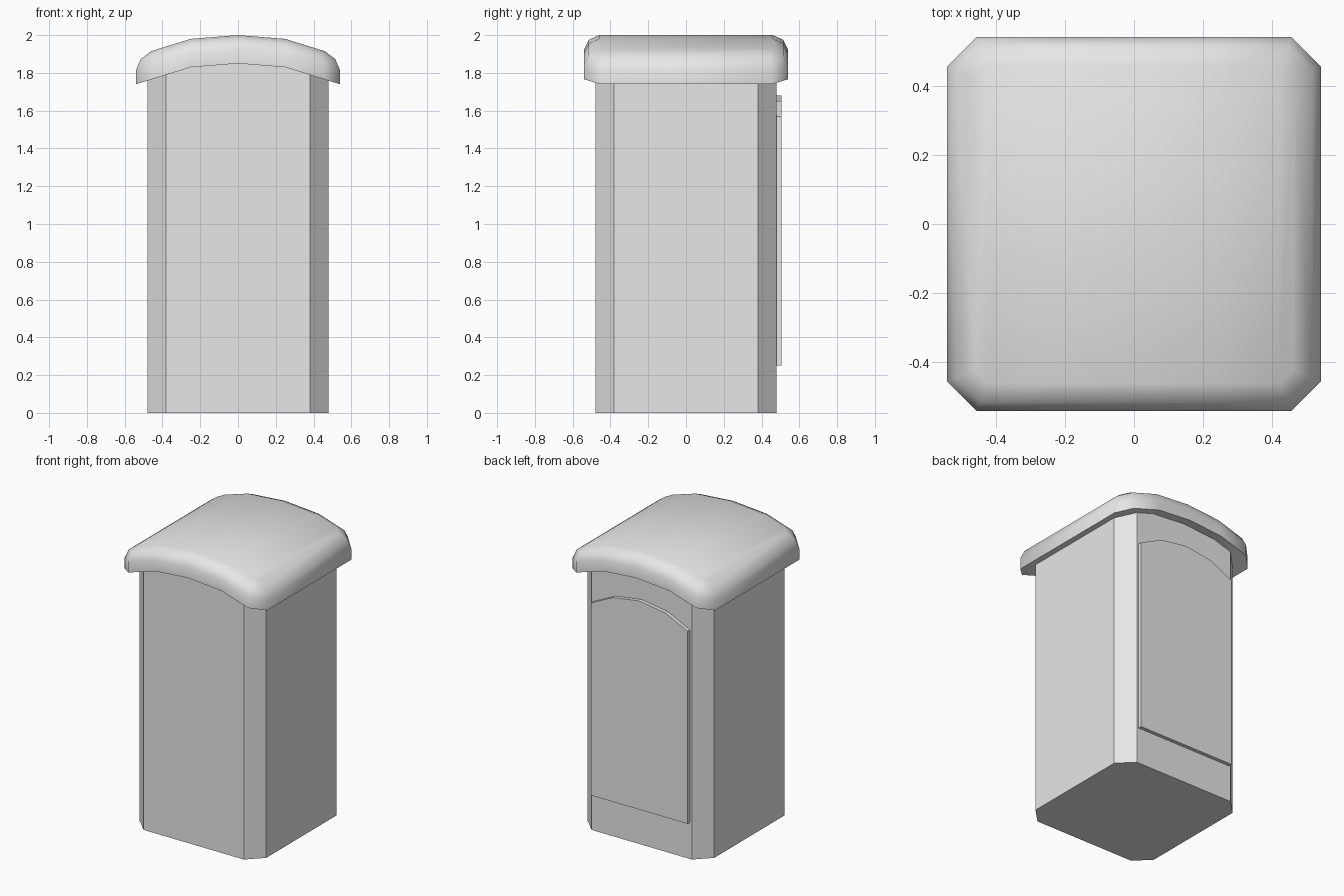
import bpy
import bmesh
from math import radians

cube = bpy.data.objects.get("Cube")
if cube:
    bpy.data.objects.remove(cube, do_unlink=True)

grey = bpy.data.materials.new("light_grey")
grey.use_nodes = True
grey.diffuse_color = (0.8, 0.8, 0.8, 1)
grey.node_tree.nodes["Principled BSDF"].inputs["Base Color"].default_value = (0.8, 0.8, 0.8, 1)

BEND = 0.25  # x of the crease in the arched roof line


def arch(x):
    """Height of the roof underside at x."""
    x = abs(x)
    if x < BEND:
        return 1.85 - 0.02 * x / BEND
    return 1.83 - 0.09 * (x - BEND) / (0.54 - BEND)


def outline(a, c):
    """Square of half width a with its corners cut off at c."""
    right = [(0, -a), (BEND, -a), (c, -a), (a, -c), (a, c), (c, a), (BEND, a), (0, a)]
    left = [(-x, y) for x, y in reversed(right[1:-1])]
    return right + left


def finish(name, bm):
    bmesh.ops.recalc_face_normals(bm, faces=bm.faces)
    mesh = bpy.data.meshes.new(name)
    bm.to_mesh(mesh)
    bm.free()
    mesh.materials.append(grey)
    obj = bpy.data.objects.new(name, mesh)
    bpy.context.collection.objects.link(obj)
    return obj


def loft(name, rings):
    """Join rings of points and close both ends with strips across the arch."""
    bm = bmesh.new()
    loops = [[bm.verts.new(p) for p in ring] for ring in rings]
    n = len(loops[0])
    for low, high in zip(loops, loops[1:]):
        for i in range(n):
            j = (i + 1) % n
            bm.faces.new((low[i], low[j], high[j], high[i]))
    for loop in (loops[0], loops[-1]):
        for start in (0, n // 2):
            for i in range(3):
                ids = (i, i + 1, 6 - i, 7 - i)
                bm.faces.new([loop[(start + k) % n] for k in ids])
    return finish(name, bm)


# Body: chamfered column whose top follows the roof arch
plan = outline(0.48, 0.38)
loft("body", [[(x, y, 0) for x, y in plan],
              [(x, y, arch(x) + 0.02) for x, y in plan]])

# Roof: arched cap with a rounded rim (half width, corner cut, height above underside)
rim = [(0.54, 0.455, 0), (0.54, 0.455, 0.075), (0.515, 0.445, 0.125), (0.46, 0.422, 0.15)]
roof = loft("roof", [[(x, y, arch(x) + h) for x, y in outline(a, c)] for a, c, h in rim])
bpy.ops.object.select_all(action="DESELECT")
roof.select_set(True)
bpy.context.view_layer.objects.active = roof
bpy.ops.object.shade_smooth_by_angle(angle=radians(60))

# Back door: thin panel with an arched top
bm = bmesh.new()
door = [(-0.365, 0.25), (0.365, 0.25), (0.365, 1.57), (0.2, 1.65),
        (0, 1.68), (-0.2, 1.65), (-0.365, 1.57)]
face = bm.faces.new([bm.verts.new((x, 0.47, z)) for x, z in door])
extruded = bmesh.ops.extrude_face_region(bm, geom=[face])["geom"]
verts = [v for v in extruded if isinstance(v, bmesh.types.BMVert)]
bmesh.ops.translate(bm, verts=verts, vec=(0, 0.035, 0))
finish("back_door", bm)
